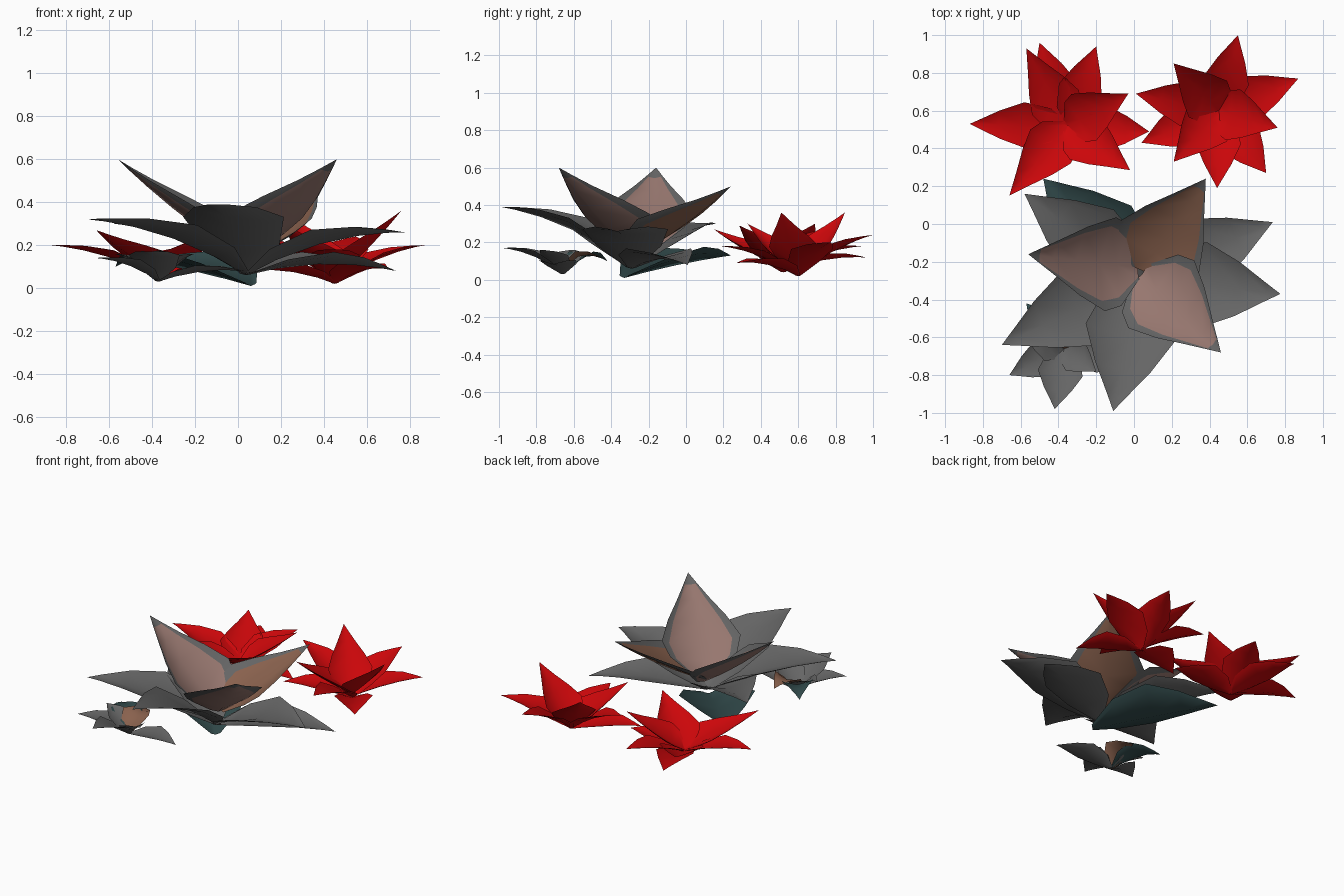
import bpy
from mathutils import Vector

cube = bpy.data.objects.get("Cube")
if cube:
    bpy.data.objects.remove(cube, do_unlink=True)


def material(name, r, g, b):
    m = bpy.data.materials.new(name)
    m.use_nodes = True
    m.diffuse_color = (r, g, b, 1)
    m.node_tree.nodes["Principled BSDF"].inputs["Base Color"].default_value = (r, g, b, 1)
    return m


gray = material("stone gray", .13, .13, .13)
red = material("crimson", .6, .002, .003)
pink = material("dusty pink", .31, .185, .16)
brown = material("warm brown", .25, .12, .075)
teal = material("dark teal", .033, .072, .074)

# (position along the petal, share of its half width)
INNER = [(0, .25), (.18, .85), (.33, 1), (.54, .74), (.75, .39), (.89, .17)]
OUTER = [(0, .14), (.2, .75), (.48, 1), (.72, .62), (.9, .22)]
COLUMNS = (-1, -.8, 0, .8, 1)


def petal(name, base, tip, width, profile, lift, cup, rim, center):
    """Thin cupped leaf from base to tip, with a rim around a coloured center."""
    base, tip = Vector(base), Vector(tip)
    axis = (tip - base).normalized()
    side = axis.cross(Vector((0, 0, 1))).normalized()
    normal = side.cross(axis)
    verts, faces, mats = [], [], []
    n = len(COLUMNS)
    for t, share in profile:
        mid = base.lerp(tip, t) + normal * (lift * width * 4 * t * (1 - t))
        for u in COLUMNS:
            verts.append(mid + side * (u * width * share)
                         + normal * (cup * width * share * u * u))
    for r in range(len(profile) - 1):
        for c in range(n - 1):
            a = r * n + c
            faces.append((a, a + 1, a + n + 1, a + n))
            mats.append(0 if c in (0, n - 2) else 1)
    # pointed end
    last = len(verts) - n
    verts.append(tip)
    for c in range(n - 1):
        faces.append((last + c, last + c + 1, len(verts) - 1))
        mats.append(0)
    mesh = bpy.data.meshes.new(name)
    mesh.from_pydata(verts, [], faces)
    mesh.materials.append(rim)
    mesh.materials.append(center)
    for p, m in zip(mesh.polygons, mats):
        p.material_index = m
        p.use_smooth = True
    bpy.context.collection.objects.link(bpy.data.objects.new(name, mesh))


def inner(name, base, tip, width, rim, center):
    petal(name, base, tip, width, INNER, -.08, .38, rim, center)


def outer(name, base, tip, width, color, lift=.22, cup=.3):
    petal(name, base, tip, width, OUTER, lift, cup, color, color)


# large flower: three tinted inner petals
for label, base, tip, tint in (
        ("back", (.05, -.25, .14), (.38, .24, .5), brown),
        ("right", (.02, -.23, .14), (-.56, -.16, .6), pink),
        ("front", (.04, -.27, .14), (.46, -.68, .6), pink)):
    inner("large_flower_inner_petal_" + label, base, tip, .25, gray, tint)

# large flower: spreading outer petals
for label, tip, width in (
        ("front", (-.11, -.99, .39), .24),
        ("front_right", (-.7, -.64, .32), .22),
        ("back_right", (-.58, .16, .3), .21),
        ("left", (.775, -.37, .26), .23),
        ("back_left", (.735, .01, .08), .19)):
    outer("large_flower_outer_petal_" + label, (.04, -.29, .06), tip, width, gray)
outer("large_flower_teal_petal", (.06, -.33, .01), (-.48, .24, .13), .24, teal, .04, .42)

# small flower
heart = (-.37, -.66, .03)
for label, tip, width in (
        ("front_right", (-.66, -.8, .14), .1),
        ("front", (-.42, -.98, .17), .12),
        ("left", (.03, -.72, .08), .1),
        ("front_left", (-.2, -.78, .16), .09),
        ("right", (-.58, -.6, .16), .09)):
    outer("small_flower_outer_petal_" + label, heart, tip, width, gray)
outer("small_flower_teal_petal", heart, (-.57, -.42, .1), .1, teal, .6)
outer("small_flower_brown_petal", heart, (-.36, -.44, .11), .1, brown, .6)

# red flowers: steep inner petals, flatter outer ones
flowers = {
    "left_red_flower": ((.45, .6, .04),
        [(.21, .85, .36), (.21, .33, .3), (.76, .51, .36)],
        [(.55, 1, .24), (.87, .77, .2), (.7, .27, .09), (.44, .19, .18),
         (.04, .43, .08), (.01, .69, .26)]),
    "right_red_flower": ((-.35, .52, .06),
        [(-.57, .93, .22), (-.03, .69, .3), (-.66, .15, .27), (-.02, .285, .29)],
        [(-.5, .96, .12), (-.2, .94, .18), (.08, .49, .08), (-.87, .53, .2)]),
}
for name, (heart, steep, flat) in flowers.items():
    for i, tip in enumerate(steep):
        inner(f"{name}_inner_petal_{i + 1}", heart, tip, .14, red, red)
    for i, tip in enumerate(flat):
        low = (heart[0], heart[1], heart[2] - .02)
        outer(f"{name}_outer_petal_{i + 1}", low, tip, .12, red)
